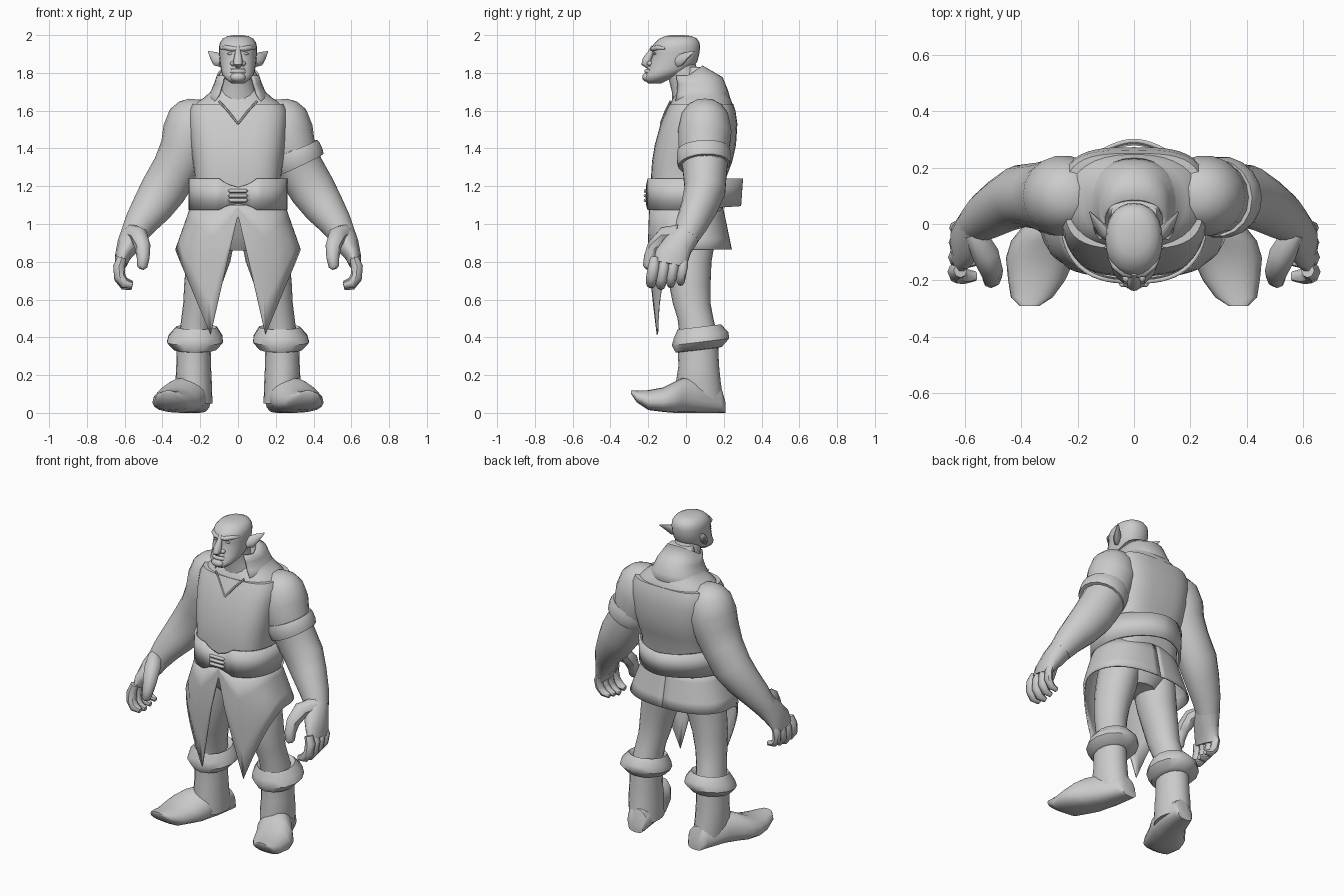
import bpy, bmesh, math
from mathutils import Vector

cube = bpy.data.objects.get("Cube")
if cube:
    bpy.data.objects.remove(cube, do_unlink=True)

grey = bpy.data.materials.new("clay grey")
grey.use_nodes = True
grey.diffuse_color = (0.6, 0.6, 0.6, 1)
grey.node_tree.nodes["Principled BSDF"].inputs["Base Color"].default_value = grey.diffuse_color


def skin(name, rings, closed=True, caps=True, thick=0, sharp=45):
    """Bridge a list of point rings into one smooth mesh object."""
    bm = bmesh.new()
    rows = [[bm.verts.new(p) for p in ring] for ring in rings]
    count = len(rows[0])
    for low, high in zip(rows, rows[1:]):
        for i in range(count if closed else count - 1):
            j = (i + 1) % count
            bm.faces.new((low[i], low[j], high[j], high[i]))
    if caps and closed:
        bm.faces.new(rows[0])
        bm.faces.new(rows[-1])
    bmesh.ops.recalc_face_normals(bm, faces=bm.faces)
    mesh = bpy.data.meshes.new(name)
    bm.to_mesh(mesh)
    bm.free()
    mesh.materials.append(grey)
    obj = bpy.data.objects.new(name, mesh)
    bpy.context.collection.objects.link(obj)
    if thick:
        mod = obj.modifiers.new("thickness", "SOLIDIFY")
        mod.thickness, mod.offset = thick, 0
    bpy.ops.object.select_all(action="DESELECT")
    obj.select_set(True)
    bpy.context.view_layer.objects.active = obj
    bpy.ops.object.shade_smooth_by_angle(angle=math.radians(sharp))
    return obj


def power(v, e):
    return math.copysign(abs(v) ** (2 / e), v)


def oval(angle, rx, front, back, e=2.0):
    """Point on a rounded outline; angle zero faces the front."""
    mid, ry = (front + back) / 2, (back - front) / 2
    return rx * power(math.sin(angle), e), mid - ry * power(math.cos(angle), e)


def turn(n):
    return [math.tau * i / n for i in range(n)]


def stack(name, levels, side=1, e=2.0, n=20, tilt=0, **kw):
    """Horizontal sections: height, centre x, half width, front y, back y."""
    rings = []
    for z, cx, rx, front, back in levels:
        ring = []
        for a in turn(n):
            x, y = oval(a, rx, front, back, e)
            ring.append((side * (cx + x), y, z + tilt * (y - (front + back) / 2)))
        rings.append(ring)
    return skin(name, rings, **kw)


def tube(name, path, side=1, n=12, **kw):
    """Round sections across a path: x, y, z, radius, optional depth factor."""
    pts = [Vector(p[:3]) for p in path]
    rings = []
    for i, p in enumerate(path):
        t = (pts[min(i + 1, len(pts) - 1)] - pts[max(i - 1, 0)]).normalized()
        u = t.cross(Vector((0, 1, 0))).normalized()
        v = u.cross(t)
        deep = p[4] if len(p) > 4 else 1
        ring = [pts[i] + p[3] * (u * math.cos(a) + v * deep * math.sin(a)) for a in turn(n)]
        rings.append([(side * q.x, q.y, q.z) for q in ring])
    return skin(name, rings, **kw)


def blob(name, at, size, side=1):
    x, y, z = at
    rows = [(math.sin(k), math.cos(k)) for k in (-1.5, -1, -.5, 0, .5, 1, 1.5)]
    return stack(name, [(z + size[2] * s, x, size[0] * c, y - size[1] * c, y + size[1] * c)
                        for s, c in rows], side, n=12)


# Torso sloping up into the nape, and the neck
stack("torso", [(1.04, 0, .23, -.18, .19), (1.25, 0, .228, -.185, .215), (1.33, 0, .24, -.18, .245),
                (1.42, 0, .252, -.165, .265), (1.53, 0, .262, -.135, .272), (1.6, 0, .262, -.105, .262),
                (1.635, 0, .245, -.088, .25)], e=3.2, n=40)
stack("shoulder_slope", [(1.6, 0, .25, -.095, .255), (1.635, 0, .235, -.085, .247), (1.665, 0, .185, -.07, .235),
                         (1.7, 0, .145, -.05, .215), (1.74, 0, .122, -.03, .19), (1.785, 0, .102, 0, .14),
                         (1.83, 0, .08, .01, .075)], e=2.3, n=32)
stack("neck", [(1.6, 0, .14, -.07, .15), (1.7, 0, .1, -.075, .13), (1.76, 0, .082, -.09, .1),
               (1.82, 0, .078, -.1, .06), (1.88, 0, .07, -.1, .04)])
stack("hips", [(.86, 0, .1, -.07, .13), (.93, 0, .2, -.12, .17), (1.06, 0, .22, -.17, .18)])

# Standing collar, open at the throat, and the neckline below it
collar = []
for z, rx, front, back in ((1.645, .18, -.088, .235), (1.69, .145, -.078, .218), (1.74, .122, -.07, .19),
                           (1.785, .106, -.065, .085)):
    ring = []
    for i in range(25):
        a = math.radians(40 + 280 * i / 24)
        x, y = oval(a, rx, front, back, 2.2)
        ring.append((x, y, z + .05 * max(0, -math.cos(a)) * (z - 1.645) / .14))
    collar.append(ring)
skin("collar", collar, closed=False, thick=.01)
for side, word in ((1, "left"), (-1, "right")):
    tube(word + "_neckline", [(.1, -.082, 1.65, .006), (.05, -.109, 1.595, .006), (0, -.134, 1.53, .006)],
         side, n=6)

# Belt, narrowing toward the clasp and pointed at the back
belt = []
for f in (0, 1):
    ring = []
    for a in turn(64):
        front = math.cos(a) > 0
        x, y = oval(a, .255, -.205, .285 + .01 * f, 2.6 if front else 1.75)
        near = max(0, 1 - abs(x) / .085) ** .45 if front else 0
        low, high = 1.075 + .035 * near, 1.24 - .045 * near
        if not front:
            low += .02 * -math.cos(a)
        ring.append((x, y, low + (high - low) * f))
    belt.append(ring)
skin("belt", belt, caps=False, thick=.014)
for i in range(3):
    z = 1.125 + .025 * i
    tube("clasp_bar", [(-.05, -.21, z, .005), (-.045, -.214, z, .01), (.045, -.214, z, .01),
                       (.05, -.21, z, .005)], n=8)

# Skirt: straight hem behind, two long points in front, slit in the middle
TIP, WIDE = .145, .33
half = [.004 + (math.pi - .004) * i / 36 for i in range(37)]
half = sorted(half + [math.asin((TIP / WIDE) ** 1.2)])
angles = [-a for a in reversed(half)] + half


def hem(x, a):
    x = abs(x)
    if abs(a) > math.pi / 2:
        return .865
    if x < TIP:
        return 1.05 - .635 * x / TIP
    return .415 + .45 * (x - TIP) / (WIDE - TIP)


skirt = []
for f in (0, .25, .5, .75, 1):
    ring = []
    for a in angles:
        bottom = hem(oval(a, WIDE, -.2, .24, 2.4)[0], a)
        z = 1.1 + (bottom - 1.1) * f
        flare = min(1, (1.1 - z) / .24)
        drop = max(0, .86 - z)
        x, y = oval(a, .245 + .085 * flare, -.19 - .01 * flare, .19 + .05 * flare, 2.4)
        ring.append((x, y + .08 * drop, z))
    skirt.append(ring)
skin("skirt", skirt, closed=False, thick=.008)

# Limbs, boots and hands
for side, word in ((1, "left"), (-1, "right")):
    tube(word + "_arm", [(.222, .1, 1.66, .04), (.224, .1, 1.635, .09, .95), (.232, .1, 1.585, .13, .95),
                         (.25, .1, 1.49, .148, .97), (.28, .095, 1.39, .135), (.33, .1, 1.29, .125, .95),
                         (.395, .1, 1.18, .122, .9), (.455, .07, 1.09, .108, .9), (.52, .03, 1, .085),
                         (.56, 0, .93, .068)], side, n=18)
    tube(word + "_palm", [(.55, .01, .95, .07), (.58, -.04, .89, .062, 1.3), (.61, -.075, .83, .042, 2.2),
                          (.62, -.085, .785, .032, 2.8)], side, n=14)
    for i, finger in enumerate(("index", "middle", "ring", "little")):
        y = -.165 + .052 * i
        r = .031 - .002 * i
        z = .01 * abs(i - 1)
        tube(word + "_" + finger + "_finger",
             [(.615, y, .82, r * .8), (.63, y - .005, .77 + z / 2, r), (.626, y - .015, .71 + z, r),
              (.6, y - .02, .675 + z, r * .9), (.56, y - .02, .665 + z, r * .55)], side, n=8)
    tube(word + "_thumb", [(.565, -.03, .96, .04), (.525, -.11, .94, .048), (.505, -.165, .88, .042),
                           (.502, -.19, .82, .034), (.508, -.2, .775, .028), (.512, -.202, .762, .015)],
         side, n=8)
    stack(word + "_leg", [(1.04, .115, .1, -.12, .15), (.92, .135, .118, -.11, .155), (.8, .158, .117, -.1, .135),
                          (.68, .185, .1, -.09, .13), (.58, .2, .09, -.07, .13), (.5, .215, .085, -.045, .145),
                          (.42, .225, .085, -.035, .165)], side)
    stack(word + "_boot_cuff", [(.43, .22, .075, -.03, .15), (.455, .22, .11, -.045, .185),
                                (.41, .225, .145, -.065, .225), (.375, .228, .152, -.075, .228),
                                (.335, .228, .115, -.055, .19), (.33, .23, .08, -.03, .16)],
          side, tilt=.12, n=14)
    stack(word + "_boot_shaft", [(.36, .235, .09, -.045, .17), (.25, .235, .092, -.04, .175),
                                 (.17, .235, .096, -.052, .183), (.05, .225, .09, -.05, .2)], side)
    foot = []
    for y, cx, w, low, high in [(.208, .21, .05, 0, .06), (.185, .215, .07, 0, .14), (.05, .25, .1, 0, .19),
                                (-.02, .285, .12, 0, .185), (-.06, .305, .132, 0, .165),
                                (-.12, .33, .125, .005, .135), (-.2, .345, .102, .015, .12),
                                (-.26, .362, .075, .055, .118), (-.29, .37, .035, .1, .118)]:
        ring = []
        for a in turn(18):
            c = power(math.cos(a), 2.6)
            x = w * power(math.sin(a), 2.6) * (1 - .25 * max(0, c))
            ring.append((side * (cx + x), y, (low + high) / 2 + c * (high - low) / 2))
        foot.append(ring)
    skin(word + "_foot", foot)

tube("arm_band", [(.293, .093, 1.39, .125), (.29, .093, 1.395, .138), (.3, .094, 1.372, .144),
                  (.318, .095, 1.335, .144), (.328, .096, 1.313, .138), (.326, .096, 1.318, .12)], n=18, sharp=35)

# Head and face
stack("head", [(1.745, 0, .035, -.2, -.13), (1.765, 0, .062, -.222, -.09), (1.79, 0, .084, -.215, -.03),
               (1.82, 0, .091, -.2, .03), (1.86, 0, .096, -.19, .06), (1.9, 0, .1, -.175, .07),
               (1.935, 0, .101, -.183, .075), (1.96, 0, .096, -.165, .072), (1.982, 0, .08, -.14, .058),
               (1.995, 0, .055, -.11, .03), (2, 0, .02, -.07, -.01)], e=2.2, n=24)
tube("nose", [(0, -.172, 1.94, .012), (0, -.188, 1.905, .016), (0, -.206, 1.87, .024), (0, -.212, 1.85, .026),
              (0, -.198, 1.836, .016)])
blob("chin", (0, -.205, 1.777), (.042, .027, .025))
for name, z, y, r in (("upper_lip", 1.826, -.195, .01), ("lower_lip", 1.808, -.205, .012)):
    tube(name, [(-.052, y + .03, z - .008, r * .4), (-.028, y + .004, z, r), (0, y - .004, z, r),
                (.028, y + .004, z, r), (.052, y + .03, z - .008, r * .4)], n=8)
for side, word in ((1, "left"), (-1, "right")):
    blob(word + "_nostril", (.026, -.19, 1.85), (.016, .018, .013), side)
    blob(word + "_eye", (.04, -.16, 1.902), (.016, .012, .008), side)
    tube(word + "_brow", [(.006, -.18, 1.925, .01), (.035, -.175, 1.928, .014), (.068, -.148, 1.934, .013),
                          (.09, -.11, 1.93, .006)], side, n=8)
    tube(word + "_ear", [(.085, -.045, 1.862, .032, .6), (.108, -.025, 1.87, .036, .6),
                         (.13, .005, 1.892, .024, .5), (.157, .043, 1.913, .003)], side, n=10)
